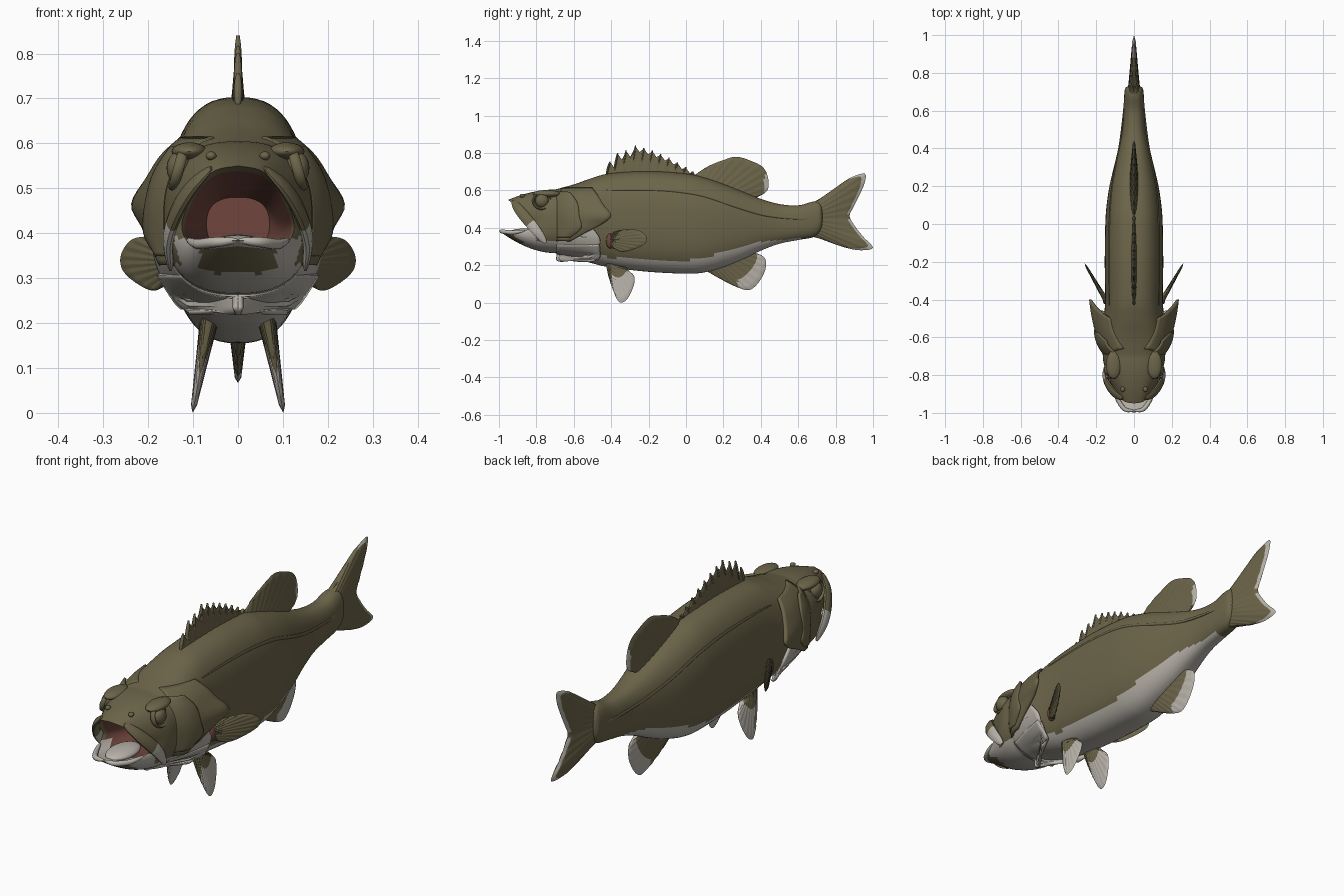
import bpy, bmesh, math
from mathutils import Vector

if "Cube" in bpy.data.objects:
    bpy.data.objects.remove(bpy.data.objects["Cube"])


def material(name, r, g, b):
    m = bpy.data.materials.new(name)
    m.diffuse_color = (r, g, b, 1)
    m.use_nodes = True
    m.node_tree.nodes["Principled BSDF"].inputs["Base Color"].default_value = m.diffuse_color
    return m


OLIVE = material("olive_skin", 0.15, 0.13, 0.068)
PALE = material("pale_belly", 0.48, 0.45, 0.40)
RED = material("mouth_red", 0.16, 0.06, 0.045)
MATS = (OLIVE, PALE, RED)


def finish(name, bm, mirror=False, thick=0):
    bmesh.ops.remove_doubles(bm, verts=bm.verts, dist=1e-5)
    bmesh.ops.recalc_face_normals(bm, faces=bm.faces)
    me = bpy.data.meshes.new(name)
    bm.to_mesh(me)
    bm.free()
    for m in MATS:
        me.materials.append(m)
    ob = bpy.data.objects.new(name, me)
    bpy.context.collection.objects.link(ob)
    if thick:
        mod = ob.modifiers.new("thickness", 'SOLIDIFY')
        mod.thickness, mod.offset = thick, 0
    if mirror:
        ob.modifiers.new("mirror", 'MIRROR').use_mirror_merge = False
    return ob


def sample(pts, n, smooth=True):
    """n points along a Catmull-Rom (or straight) path."""
    P = [Vector(p) for p in pts]
    out = []
    for i in range(n):
        f = i / (n - 1) * (len(P) - 1)
        k = min(int(f), len(P) - 2)
        t = f - k
        b, c = P[k], P[k + 1]
        if not smooth:
            out.append(b.lerp(c, t))
            continue
        a = P[k - 1] if k else b * 2 - c
        d = P[k + 2] if k + 2 < len(P) else c * 2 - b
        out.append(0.5 * (2 * b + (c - a) * t + (2 * a - 5 * b + 4 * c - d) * t * t
                          + (3 * b - a - 3 * c + d) * t ** 3))
    return out


# Body stations: y, top, bottom, half width
STATIONS = [(-.70, .605, .265, .165), (-.6, .632, .24, .172), (-.5, .667, .21, .16),
            (-.4, .692, .188, .153), (-.2, .703, .165, .155), (0, .69, .155, .152),
            (.1, .668, .162, .145), (.2, .635, .19, .13), (.3, .595, .23, .107),
            (.4, .555, .278, .083), (.5, .527, .315, .063), (.6, .52, .335, .055),
            (.68, .54, .35, .052), (.72, .53, .38, .045), (.735, .47, .44, .015)]
# Right half of the mouth rim, top to bottom
RIM = [(0, -.95, .55), (.05, -.94, .54), (.09, -.90, .505), (.115, -.86, .455),
       (.125, -.82, .415), (.115, -.86, .385), (.09, -.925, .372), (.05, -.98, .378), (0, -1, .385)]
BELLY = [(-.5, .27), (-.4, .24), (-.2, .23), (0, .225), (.1, .24), (.2, .27), (.3, .30),
         (.4, .325), (.55, .34), (.62, .35), (.63, 0), (1, 0)]
N = 64


def lookup(table, y):
    for a, b in zip(table, table[1:]):
        if y <= b[0]:
            t = max(0, (y - a[0]) / (b[0] - a[0]))
            return [p + (q - p) * t for p, q in zip(a, b)]
    return list(table[-1])


def skin_x(y, z):
    _, top, bot, w = lookup(STATIONS, y)
    r = min(1, abs(z - (top + bot) / 2) / ((top - bot) / 2))
    return w * (1 - r ** 2.5) ** 0.4


def power(v):
    return math.copysign(abs(v) ** 0.8, v)


def flat_ring(y, top, bot, w):
    return [Vector((w * power(math.sin(2 * math.pi * i / N)), y,
                    (top + bot) / 2 + (top - bot) / 2 * power(math.cos(2 * math.pi * i / N))))
            for i in range(N)]


# Body, head and mouth cavity as one continuous skin
half = sample(RIM, N // 2 + 1)
rim = half + [Vector((-p.x, p.y, p.z)) for p in half[-2:0:-1]]
rings = [flat_ring(*s) for s in reversed(sample(STATIONS, 85))]
neck = rings[-1]
for k in range(1, 17):
    s = k / 16
    e = s ** 1.9
    rings.append([Vector((a.x + (b.x - a.x) * e, a.y + (b.y - a.y) * s, a.z + (b.z - a.z) * e))
                  for a, b in zip(neck, rim)])
outer = len(rings) - 1
throat = flat_ring(-.62, .48, .36, .07)
for k in range(1, 11):
    s = k / 10
    rings.append([a.lerp(b, s) + Vector((0, 0, -.012 * math.sin(math.pi * s))) for a, b in zip(rim, throat)])
bm = bmesh.new()
V = [[bm.verts.new(p) for p in r] for r in rings]
for k in range(len(V) - 1):
    for i in range(N):
        j = (i + 1) % N
        f = bm.faces.new((V[k][i], V[k][j], V[k + 1][j], V[k + 1][i]))
        c = f.calc_center_median()
        if k >= outer:
            low = N * .3 < i < N * .7
            f.material_index = (1 if k < outer + 3 else 2) if low else (0 if k < outer + 1 else 2)
        elif c.y > -.5:
            f.material_index = int(c.z < lookup(BELLY, c.y)[1])
        else:
            chin = c.y < -.87 and abs(c.x) < .085 and .31 < c.z < .37
            f.material_index = int(c.z < (.33 if c.y > -.8 else .39) and not chin)
bm.faces.new(V[0])
bm.faces.new(V[-1]).material_index = 2
finish("body", bm)


def ball(name, loc, size, mat=0, mirror=True):
    b = bmesh.new()
    bmesh.ops.create_uvsphere(b, u_segments=24, v_segments=14, radius=1)
    for v in b.verts:
        v.co = Vector(loc) + Vector(v.co[i] * size[i] for i in range(3))
    for f in b.faces:
        f.material_index = mat
    finish(name, b, mirror)


def tube(name, path, ra, rb, rule=lambda p: 0, mirror=True, n=28):
    """Tapered flattened tube: ra across x, rb in the side plane."""
    b = bmesh.new()
    pts = sample(path, n)
    R = []
    for k, p in enumerate(pts):
        d = (pts[min(k + 1, n - 1)] - pts[max(k - 1, 0)]).normalized()
        side = d.cross(Vector((1, 0, 0))).normalized()
        out = side.cross(d)
        s = math.sin(math.pi * (k + .3) / (n - .4)) ** .4
        R.append([b.verts.new(p + s * (out * ra * math.cos(a) + side * rb * math.sin(a)))
                  for a in (2 * math.pi * i / 10 for i in range(10))])
    for k in range(n - 1):
        for i in range(10):
            f = b.faces.new((R[k][i], R[k][i - 1], R[k + 1][i - 1], R[k + 1][i]))
            f.material_index = rule(pts[k])
    b.faces.new(R[0])
    b.faces.new(R[-1])
    finish(name, b, mirror)


# Head details
ball("eye", (.132, -.77, .545), (.027, .036, .036))
tube("eye_rim", [(.132 + .012 * math.sin(a) * -1, -.77 + .046 * math.cos(a), .545 + .044 * math.sin(a))
                 for a in (i * math.pi / 8 for i in range(17))], .012, .007, n=40)
ball("brow", (.108, -.745, .582), (.04, .075, .02))
ball("nostril", (.06, -.875, .572), (.012, .014, .01))
ball("tongue", (0, -.85, .375), (.06, .1, .022), 1, False)
tube("upper_jaw_plate", [(.06, -.925, .545), (.105, -.895, .50), (.138, -.85, .445), (.155, -.80, .385),
                         (.15, -.75, .32)], .014, .03, lambda p: int(p.z < .43))
tube("lower_lip", [(.112, -.86, .385), (.088, -.925, .376), (.05, -.98, .38), (0, -.99, .384)],
     .012, .012, lambda p: 1)


def shell(name, rows, bulge, mat):
    """Curved plate from the skin to a free rear edge; rows are z, front y, rear y, rear x."""
    b = bmesh.new()
    G = []
    for z, yf, yr, xr in sample(rows, 25):
        line = []
        for i in range(13):
            u = i / 12
            x = (skin_x(yf, z) - .008) * (1 - u) + xr * u + bulge * math.sin(math.pi * u)
            line.append(b.verts.new((x, yf + (yr - yf) * u, z)))
        G.append(line)
    for r, q in zip(G, G[1:]):
        for i in range(12):
            b.faces.new((r[i], r[i + 1], q[i + 1], q[i])).material_index = mat
    finish(name, b, True, .012)


shell("gill_cover", [(.61, -.66, -.50, .125), (.57, -.68, -.47, .168), (.52, -.69, -.44, .20),
                     (.465, -.69, -.40, .232), (.42, -.69, -.45, .212), (.38, -.69, -.53, .192),
                     (.33, -.69, -.62, .17)], .012, 0)
shell("cheek_plate", [(.59, -.69, -.62, .148), (.53, -.69, -.58, .185), (.46, -.69, -.57, .203),
                      (.40, -.69, -.56, .205), (.35, -.69, -.62, .178)], .012, 0)
for k in range(3):
    d = k * .045
    shell("gill_membrane", [(.40 - d, -.69, -.50 + d * .4, .186 - d * .1), (.34 - d, -.69, -.46, .18 - d * .45),
                            (.285 - d * .6, -.69, -.47, .155 - d * .4), (.25 - d * .3, -.67, -.52, .11)], .006, 1)


def fin(name, base, edge, place, normal, th, rule, smooth=True, mirror=False, n=49, m=12):
    """Tapered two-sided fin between a base line and an outer edge, with fine rays."""
    b = bmesh.new()
    A, E = sample(base, n), sample(edge, n, smooth)
    for s in (1, -1):
        G = []
        for i in range(n):
            u = i / (n - 1)
            col = []
            for j in range(m + 1):
                v = j / m
                p = A[i].lerp(E[i], v)
                h = 0 if i in (0, n - 1) or j == m else (
                    th * (1 - .85 * v) * math.sin(math.pi * u) ** .4 + .0018 * (i % 4 < 2) + .001)
                col.append(b.verts.new(Vector(place(*p)) + Vector(normal) * h * s))
            G.append(col)
        for i in range(n - 1):
            for j in range(m):
                p = A[i].lerp(E[i], (j + .5) / m)
                q = (G[i][j], G[i + 1][j], G[i + 1][j + 1], G[i][j + 1])
                b.faces.new(q if s > 0 else q[::-1]).material_index = int(rule(p[0], p[1], (j + .5) / m))
    finish(name, b, mirror)


def flat(y, z):
    return (0, y, z)


X = (1, 0, 0)
# Spiny front dorsal fin
TIPS = [(-.405, .755), (-.365, .80), (-.32, .815), (-.27, .84), (-.225, .828), (-.18, .813),
        (-.135, .795), (-.09, .775), (-.045, .75), (0, .725), (.04, .70)]
edge = [(-.425, .685)]
for y, z in TIPS:
    edge += [(y, z - .004), (y + .022, z - .035)]
fin("spiny_dorsal_fin", [(-.425, .675), (-.2, .69), (.06, .665)], edge, flat, X, .013,
    lambda y, z, v: False, False, n=2 * len(edge) - 1)
for y, z in TIPS:
    tube("dorsal_spine", [(0, y - .02, .68), (0, y - .012, (z + .68) / 2), (0, y, z)], .009, .007, mirror=False, n=8)

# Soft dorsal, anal and tail fins
fin("soft_dorsal_fin", [(.04, .67), (.2, .625), (.37, .555)],
    [(.05, .685), (.12, .73), (.2, .762), (.27, .78), (.35, .757), (.41, .725), (.438, .67), (.435, .60), (.37, .558)],
    flat, X, .02, lambda y, z, v: y > .418 and z < .69)
fin("anal_fin", [(.10, .18), (.22, .21), (.37, .28)],
    [(.12, .163), (.2, .118), (.28, .08), (.34, .068), (.39, .11), (.425, .18), (.42, .24), (.36, .272)],
    flat, X, .02, lambda y, z, v: y > .27 and v > .62)
fin("tail_fin", [(.66, .53), (.69, .45), (.66, .355)],
    [(.72, .55), (.80, .615), (.88, .668), (.955, .69), (.955, .64), (.925, .57), (.895, .51), (.875, .46),
     (.91, .40), (.95, .35), (1, .293), (.93, .28), (.85, .295), (.77, .322), (.71, .345)],
    flat, X, .034, lambda y, z, v: v > .92 and y > .87, n=61)

# Paired fins
fin("pelvic_fin", [(-.43, .215), (-.37, .20), (-.32, .19)],
    [(-.415, .14), (-.395, .08), (-.37, .02), (-.345, 0), (-.31, .025), (-.28, .09), (-.277, .14), (-.31, .175)],
    lambda y, z: (.065 + (.2 - z) * .18, y, z), X, .018, lambda y, z, v: v > .35 and y > -.40, mirror=True)
fin("pectoral_fin", [(-.415, .36), (-.42, .335), (-.41, .30)],
    [(-.38, .38), (-.32, .392), (-.25, .385), (-.21, .35), (-.22, .315), (-.28, .285), (-.34, .272), (-.39, .29)],
    lambda y, z: (.145 + (y + .41) * .58, y, z), (.87, -.5, 0), .012, lambda y, z, v: False, mirror=True)
ball("fin_root", (.147, -.405, .33), (.018, .022, .04), 2)

# Lateral line ridge along each flank
line = [(-.45, .60), (-.3, .605), (-.1, .60), (.08, .575), (.25, .52), (.42, .47), (.6, .45), (.7, .455)]
tube("lateral_line", [(skin_x(y, z), y, z) for y, z in line], .005, .008, n=60)

for ob in bpy.data.objects:
    ob.select_set(True)
    bpy.context.view_layer.objects.active = ob
bpy.ops.object.shade_smooth_by_angle(angle=math.radians(40))
